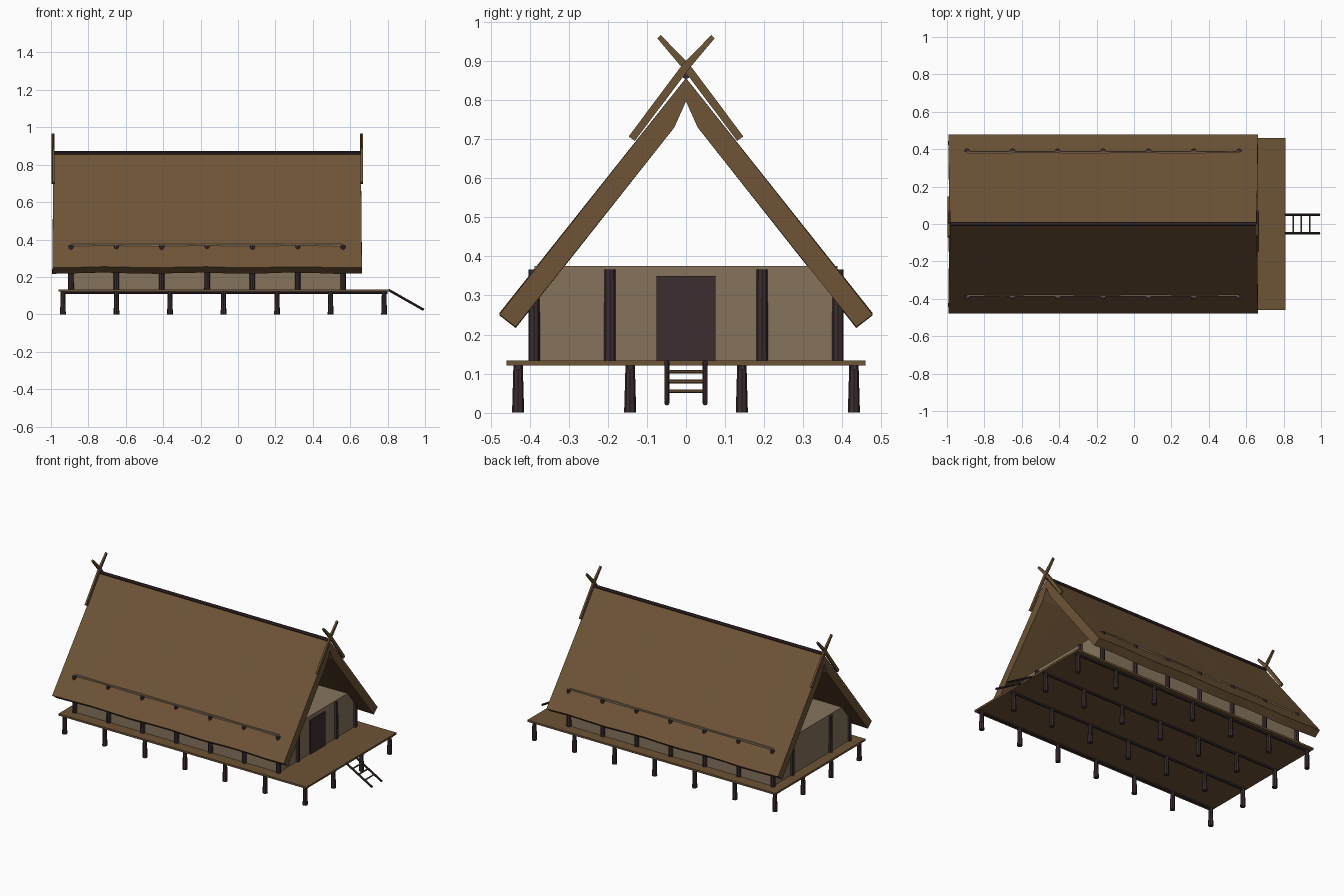
import bpy, bmesh, math
from mathutils import Vector

old = bpy.data.objects.get("Cube")
if old:
    bpy.data.objects.remove(old, do_unlink=True)


def material(name, rgb):
    m = bpy.data.materials.new(name)
    m.use_nodes = True
    m.diffuse_color = (*rgb, 1)
    bsdf = next(n for n in m.node_tree.nodes if n.type == 'BSDF_PRINCIPLED')
    bsdf.inputs["Base Color"].default_value = (*rgb, 1)
    return m


BROWN = material("warm brown wood", (0.155, 0.087, 0.037))
WALL = material("pale clay wall", (0.235, 0.175, 0.108))
DARK = material("dark timber", (0.045, 0.026, 0.029))


def finish(bm, name, mat):
    bmesh.ops.recalc_face_normals(bm, faces=bm.faces)
    mesh = bpy.data.meshes.new(name)
    bm.to_mesh(mesh)
    bm.free()
    mesh.materials.append(mat)
    ob = bpy.data.objects.new(name, mesh)
    bpy.context.scene.collection.objects.link(ob)
    return ob


def box(name, lo, hi, mat):
    bm = bmesh.new()
    bmesh.ops.create_cube(bm, size=1)
    lo, hi = Vector(lo), Vector(hi)
    for v in bm.verts:
        v.co = (lo + hi) / 2 + v.co * (hi - lo)
    return finish(bm, name, mat)


def pole(name, a, b, r1, r2, mat, sides=8):
    a, b = Vector(a), Vector(b)
    bm = bmesh.new()
    bmesh.ops.create_cone(bm, cap_ends=True, segments=sides, radius1=r1,
                          radius2=r2, depth=(b - a).length)
    rot = (b - a).to_track_quat('Z', 'Y')
    for v in bm.verts:
        v.co = rot @ v.co + (a + b) / 2
    return finish(bm, name, mat)


def loft_x(name, sections, mat):
    """Skin closed sections lying along x, with end caps."""
    bm = bmesh.new()
    rings = [[bm.verts.new(p) for p in s] for s in sections]
    n = len(rings[0])
    for r, s in zip(rings, rings[1:]):
        for i in range(n):
            j = (i + 1) % n
            bm.faces.new((r[i], r[j], s[j], s[i]))
    bm.faces.new(rings[0])
    bm.faces.new(rings[-1])
    return finish(bm, name, mat)


# Raised deck with its stilts and floor beams
box("deck", (-0.96, -0.46, 0.121), (0.81, 0.46, 0.133), BROWN)
stilt_x = [-0.936 + 0.2862 * i for i in range(7)]
for row, y in enumerate((-0.43, -0.143, 0.143, 0.43)):
    pole(f"floor_beam_{row}", (-0.95, y, 0.117), (0.8, y, 0.117), 0.008, 0.008, DARK)
    for i, x in enumerate(stilt_x):
        pole(f"stilt_{row}_{i}", (x, y, 0), (x, y, 0.122), 0.0155, 0.012, DARK)

# Walls and door
box("house_walls", (-0.893, -0.388, 0.13), (0.562, 0.388, 0.375), WALL)
box("door", (0.555, -0.076, 0.133), (0.57, 0.076, 0.35), DARK)

# Wall posts along both sides and both gable ends
post_x = [-0.893 + 0.2425 * i for i in range(7)]
spots = [(x, s * 0.389) for x in post_x for s in (-1, 1)]
spots += [(x, s * 0.195) for x in (post_x[0], post_x[-1]) for s in (-1, 1)]
for i, (x, y) in enumerate(spots):
    pole(f"wall_post_{i}", (x, y, 0.13), (x, y, 0.367), 0.015, 0.014, DARK)

# Thick thatched roof, slightly uneven along the eaves
half = [(0.478, 0.252), (0.436, 0.22), (0.03, 0.73)]
profile = [(0, 0.857)] + half + [(0, 0.797)] + [(-y, z) for y, z in reversed(half)]
STEPS = 12
sections = []
for k in range(STEPS + 1):
    t = k / STEPS
    ring = []
    for y, z in profile:
        low = max(0, (0.4 - z) / 0.2)
        x = -0.987 + 1.644 * t + (2 * t - 1) * 0.007 * low
        ring.append((x, y, z + 0.004 * low * math.sin(k * 1.7 + y * 4)))
    sections.append(ring)
loft_x("thatched_roof", sections, BROWN)
pole("ridge_pole", (-0.99, 0, 0.864), (0.66, 0, 0.864), 0.01, 0.01, DARK)

# Crossed bent boards above each gable
board = [(-0.147, 0.707), (-0.131, 0.696), (0.009, 0.882), (0.073, 0.958),
         (0.065, 0.967), (-0.008, 0.893)]
for end, cx in (("left", 0.659), ("right", -0.989)):
    for side in (-1, 1):
        x = cx + side * 0.002
        rings = [[(x + d, side * y, z) for y, z in board] for d in (-0.006, 0.006)]
        loft_x(f"crossed_board_{end}_{'a' if side < 0 else 'b'}", rings, BROWN)

# Ladder
top, foot = Vector((0.806, 0, 0.13)), Vector((0.993, 0, 0.024))
for side in (-1, 1):
    off = Vector((0, side * 0.049, 0))
    pole(f"ladder_rail_{side}", top + off, foot + off, 0.0065, 0.0065, DARK)
for i in range(3):
    p = top.lerp(foot, 0.24 + 0.235 * i)
    off = Vector((0, 0.05, 0))
    pole(f"ladder_rung_{i}", p - off, p + off, 0.005, 0.005, BROWN, 6)
